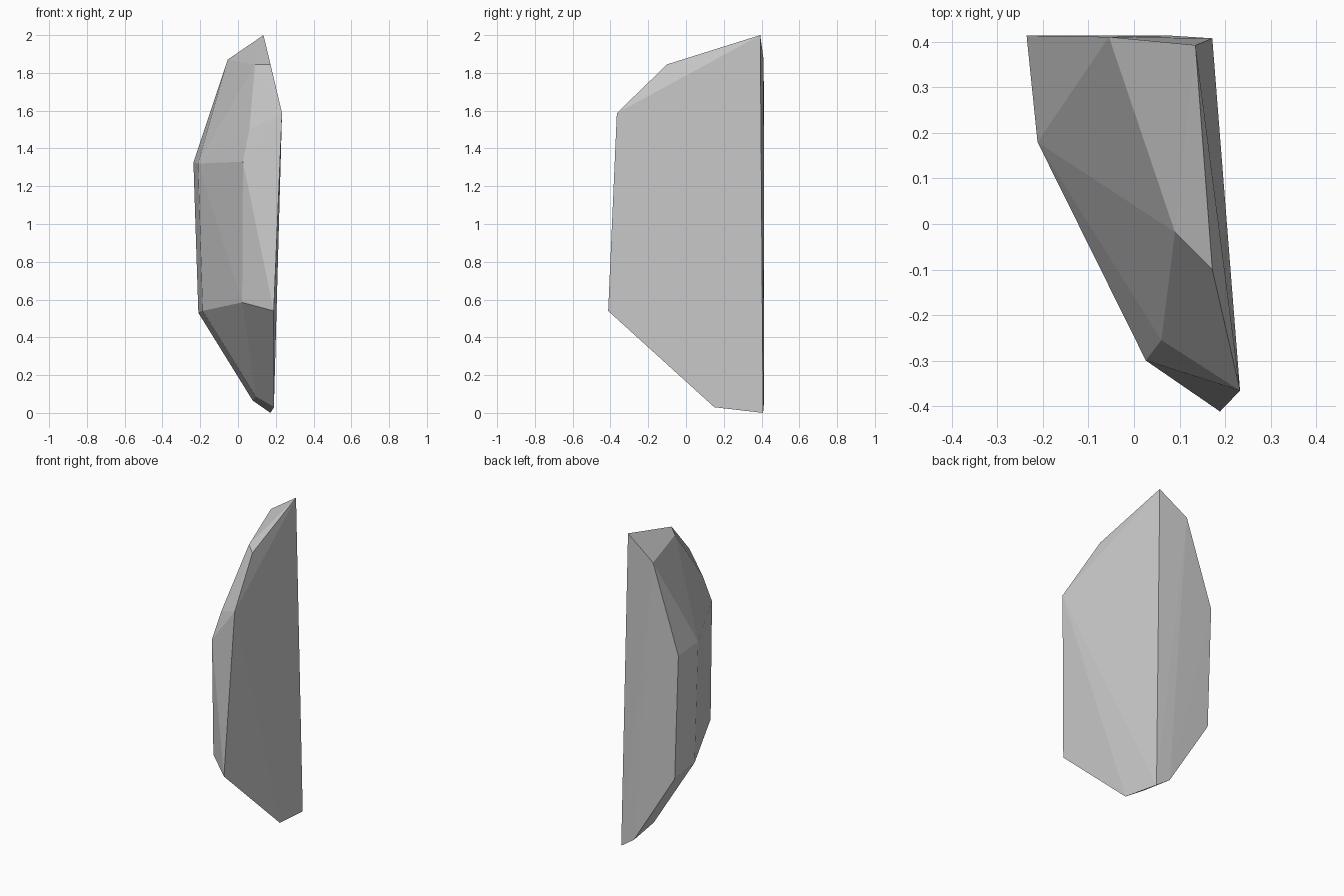
import bpy, bmesh

# Corner points of the faceted shard, by region
top = [(0.135, 0.393, 2.0), (-0.055, 0.411, 1.87), (0.09, -0.018, 1.845), (0.172, -0.10, 1.845)]
upper = [(-0.236, 0.414, 1.325), (-0.212, 0.18, 1.32), (0.026, -0.30, 1.33),
         (0.06, -0.255, 1.50), (0.233, -0.366, 1.587)]
lower = [(-0.21, 0.414, 0.53), (-0.187, 0.18, 0.54), (0.022, -0.28, 0.585), (0.189, -0.412, 0.54)]
base = [(0.078, 0.414, 0.065), (0.095, 0.19, 0.085), (0.19, 0.15, 0.03), (0.172, 0.408, 0.0)]

# Wrap the corners in flat facets
bm = bmesh.new()
for p in top + upper + lower + base:
    bm.verts.new(p)
bmesh.ops.convex_hull(bm, input=list(bm.verts))
bmesh.ops.delete(bm, geom=[v for v in bm.verts if not v.link_faces], context='VERTS')
bmesh.ops.recalc_face_normals(bm, faces=list(bm.faces))

mesh = bpy.data.meshes.new("rock_shard")
bm.to_mesh(mesh)
bm.free()
bpy.context.collection.objects.link(bpy.data.objects.new("rock_shard", mesh))
